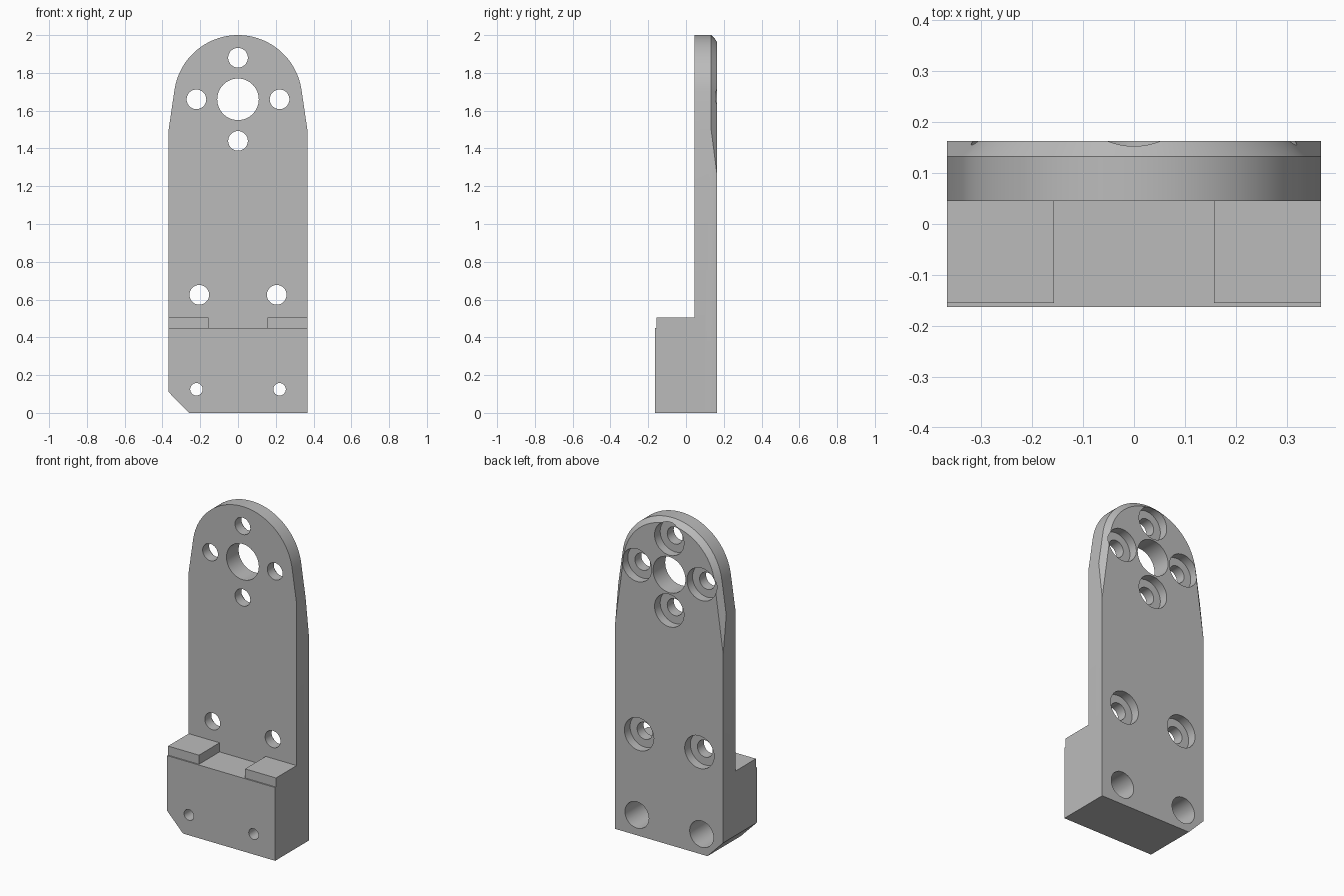
import bpy, bmesh
from math import sin, cos, pi, radians

cube = bpy.data.objects.get("Cube")
if cube:
    bpy.data.objects.remove(cube, do_unlink=True)

HALF, FRONT, PLATE_FRONT, BACK = 0.367, -0.163, 0.045, 0.163
CHAMFER = 0.03
HEAD_Z, HEAD_R = 1.66, 0.34

grey = bpy.data.materials.new("plain grey")
grey.use_nodes = True
colour = (0.5, 0.5, 0.5, 1)
grey.diffuse_color = colour
grey.node_tree.nodes["Principled BSDF"].inputs["Base Color"].default_value = colour


def loft(name, sections):
    """Join (y, [(x, z), ...]) outlines of equal length into a closed solid."""
    bm = bmesh.new()
    rings = [[bm.verts.new((x, y, z)) for x, z in pts] for y, pts in sections]
    for a, b in zip(rings, rings[1:]):
        for i in range(len(a)):
            j = (i + 1) % len(a)
            bm.faces.new((a[i], a[j], b[j], b[i]))
    bm.faces.new(rings[0])
    bm.faces.new(rings[-1])
    bmesh.ops.recalc_face_normals(bm, faces=bm.faces)
    mesh = bpy.data.meshes.new(name)
    bm.to_mesh(mesh)
    bm.free()
    mesh.materials.append(grey)
    obj = bpy.data.objects.new(name, mesh)
    bpy.context.collection.objects.link(obj)
    return obj


def combine(target, other, operation):
    """Apply an exact boolean, then drop the helper."""
    bpy.context.view_layer.objects.active = target
    mod = target.modifiers.new("combine", "BOOLEAN")
    mod.object, mod.operation, mod.solver = other, operation, "EXACT"
    bpy.ops.object.modifier_apply(modifier=mod.name)
    bpy.data.objects.remove(other, do_unlink=True)


def plate_outline(shoulder_z, radius):
    """Cut bottom corner, straight sides, tapered shoulders, round head."""
    pts = [(-HALF, 0.11), (-0.26, 0), (HALF, 0), (HALF, shoulder_z)]
    start, steps = radians(7.7), 48
    for i in range(steps + 1):
        a = start + (pi - 2 * start) * i / steps
        pts.append((radius * cos(a), HEAD_Z + radius * sin(a)))
    return pts + [(-HALF, shoulder_z)]


def prism(name, pts, y0, y1):
    return loft(name, [(y0, pts), (y1, pts)])


def drill(target, x, z, radius, y0, y1):
    pts = [(x + radius * cos(2 * pi * i / 48), z + radius * sin(2 * pi * i / 48))
           for i in range(48)]
    combine(target, prism("drill", pts, y0, y1), "DIFFERENCE")


# Upright plate, chamfered round the back of the head
full = plate_outline(1.5, HEAD_R)
bracket = loft("mounting_bracket", [
    (PLATE_FRONT, full), (BACK - CHAMFER, full),
    (BACK, plate_outline(1.27, HEAD_R - CHAMFER))])

# Foot block with one cut corner
foot = [(-HALF, 0.11), (-0.26, 0), (HALF, 0), (HALF, 0.45), (-HALF, 0.45)]
combine(bracket, prism("foot", foot, FRONT, 0.1), "UNION")

# Raised tabs on the foot, set slightly back
for side in (-1, 1):
    tab = [(side * x, z) for x, z in
           ((0.157, 0.4), (HALF, 0.4), (HALF, 0.506), (0.157, 0.506))]
    combine(bracket, prism("tab", tab, FRONT + 0.008, 0.1), "UNION")

# Central bore
drill(bracket, 0, HEAD_Z, 0.11, -0.3, 0.3)

# Counterbored bolt holes in the head and lower plate
for x, z in ((0.22, HEAD_Z), (-0.22, HEAD_Z), (0, HEAD_Z + 0.22),
             (0, HEAD_Z - 0.22), (0.205, 0.625), (-0.205, 0.625)):
    drill(bracket, x, z, 0.052, -0.3, 0.3)
    drill(bracket, x, z, 0.1, BACK - 0.055, 0.3)

# Deep counterbored holes through the foot
for x in (-0.22, 0.22):
    drill(bracket, x, 0.125, 0.033, -0.3, 0.3)
    drill(bracket, x, 0.125, 0.081, BACK - 0.23, 0.3)

# Smooth curved walls, keep edges sharp
bpy.ops.object.select_all(action="DESELECT")
bracket.select_set(True)
bpy.context.view_layer.objects.active = bracket
bpy.ops.object.shade_smooth_by_angle(angle=radians(25))
